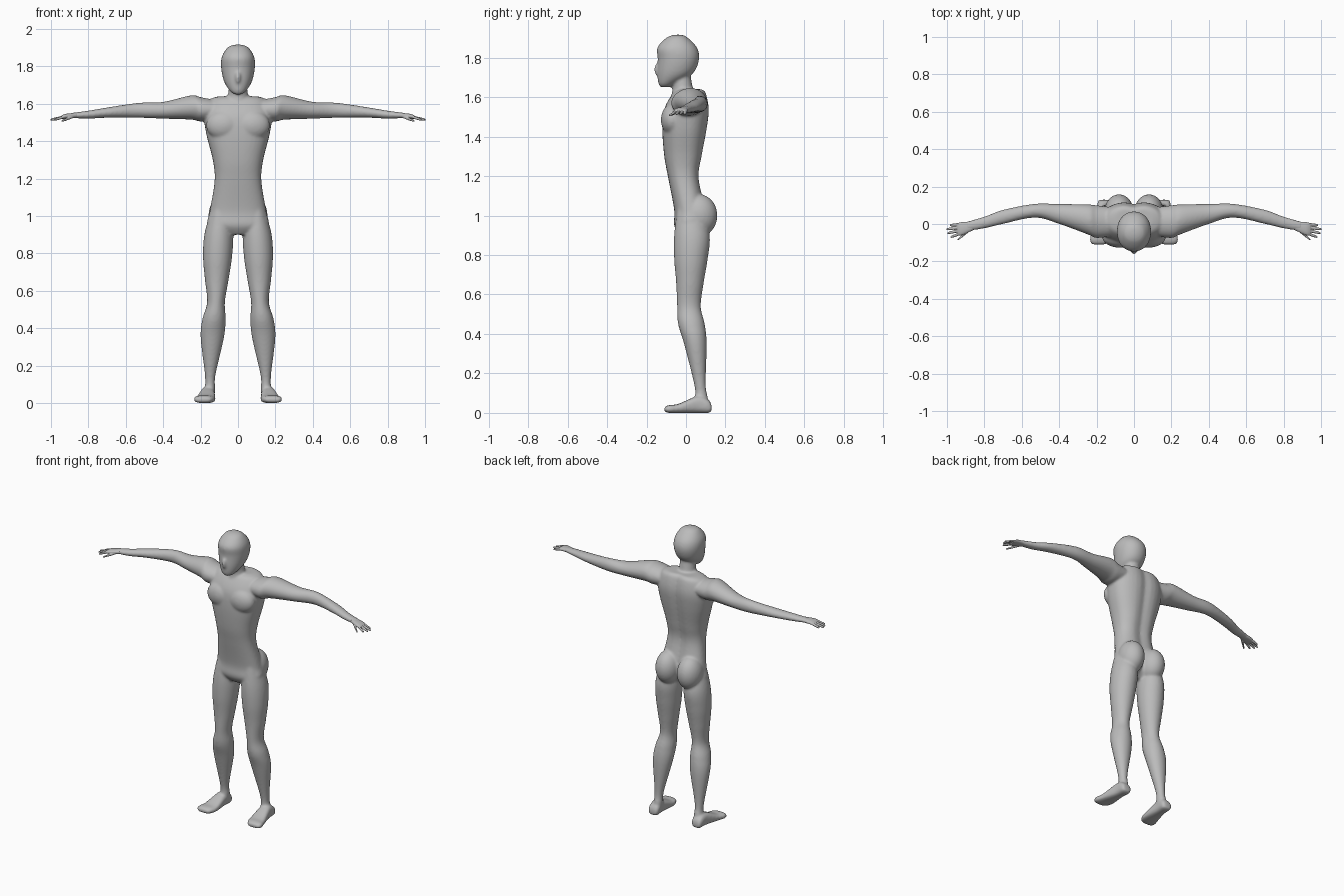
import bpy
import bmesh
from math import cos, sin, pi, exp, copysign
from mathutils import Vector, Matrix

old_cube = bpy.data.objects.get("Cube")
if old_cube:
    bpy.data.objects.remove(old_cube, do_unlink=True)

skin = bpy.data.materials.new("plain grey skin")
skin.use_nodes = True
GREY = (.5, .5, .5, 1)
skin.diffuse_color = GREY
skin.node_tree.nodes["Principled BSDF"].inputs["Base Color"].default_value = GREY


def smooth_rows(rows, steps=6):
    """Catmull-Rom interpolation between the given sections."""
    result = []
    last = len(rows) - 1
    for i in range(last):
        before, start, end, after = (rows[min(max(i + k, 0), last)] for k in (-1, 0, 1, 2))
        for step in range(steps):
            t = step / steps
            result.append([
                b + t / 2 * (c - a + t * (2 * a - 5 * b + 4 * c - d + t * (3 * (b - c) + d - a)))
                for a, b, c, d in zip(before, start, end, after)])
    result.append(list(rows[last]))
    return result


def loft(bm, axis, rows, side=1, power=2, groove=0, count=36):
    """Closed tube along an axis; each row is position, low/high of the other two axes."""
    first, second = [k for k in range(3) if k != axis]
    rings = []
    for position, first_low, first_high, second_low, second_high in smooth_rows(rows):
        ring = []
        for k in range(count):
            cosine, sine = cos(2 * pi * k / count), sin(2 * pi * k / count)
            u = copysign(abs(cosine) ** (2 / power), cosine)
            v = copysign(abs(sine) ** (2 / power), sine)
            point = Vector()
            point[axis] = position
            point[first] = (first_low + first_high + u * (first_high - first_low)) / 2
            point[second] = (second_low + second_high + v * (second_high - second_low)) / 2
            if groove and v > 0:
                point.y -= groove * exp(-(point.x / .035) ** 2)
            point.x *= side
            ring.append(bm.verts.new(point))
        rings.append(ring)
    for low, high in zip(rings, rings[1:]):
        for k in range(count):
            following = (k + 1) % count
            bm.faces.new((low[k], low[following], high[following], high[k]))
    bm.faces.new(rings[0][::-1])
    bm.faces.new(rings[-1])


def ball(bm, centre, radii):
    """Ellipsoid used for soft body masses."""
    matrix = Matrix.Translation(centre) @ Matrix.Diagonal((*radii, 1))
    bmesh.ops.create_uvsphere(bm, u_segments=32, v_segments=20, radius=1, matrix=matrix)


def symmetric(rows):
    """Expand height, half width, front, back into full sections."""
    return [(z, -half, half, front, back) for z, half, front, back in rows]


def finger(bm, root, tip, side):
    """Tapered digit from root to tip."""
    rows = []
    for t, radius in ((0, .007), (.5, .0075), (.9, .006), (1, .003)):
        x, y, z = Vector(root).lerp(Vector(tip), t)
        rows.append((x, y - radius, y + radius, z - radius, z + radius))
    loft(bm, 0, rows, side, count=16)


def fused_object(name, bm, voxel, passes):
    """Fuse the overlapping masses into one smooth skin."""
    bmesh.ops.recalc_face_normals(bm, faces=bm.faces)
    mesh = bpy.data.meshes.new(name)
    bm.to_mesh(mesh)
    bm.free()
    mesh.materials.append(skin)
    mesh.shade_smooth()
    obj = bpy.data.objects.new(name, mesh)
    bpy.context.collection.objects.link(obj)
    remesh = obj.modifiers.new("fuse", "REMESH")
    remesh.mode = "VOXEL"
    remesh.voxel_size = voxel
    remesh.use_smooth_shade = True
    relax = obj.modifiers.new("relax", "SMOOTH")
    relax.factor = .5
    relax.iterations = passes


# Sections from bottom to top: height, half width, front, back
TORSO = [
    (.9, .07, -.03, .05), (.95, .16, -.06, .09), (1.03, .15, -.06, .1),
    (1.19, .125, -.09, .07), (1.3, .135, -.11, .085), (1.44, .17, -.12, .11),
    (1.54, .18, -.11, .12), (1.62, .15, -.065, .105), (1.64, .1, -.03, .085)]

NECK = [(1.56, .07, -.08, .08), (1.63, .055, -.07, .04), (1.73, .045, -.06, .02)]

HEAD = [
    (1.65, .02, -.13, -.08), (1.67, .045, -.14, -.05), (1.72, .075, -.145, .035),
    (1.79, .09, -.143, .066), (1.85, .087, -.145, .056), (1.9, .056, -.1, .01),
    (1.916, .02, -.06, -.02)]

# Sections from hip to ankle: height, inner, outer, front, back
LEG = [
    (1.03, .045, .145, -.045, .08), (.9, .026, .18, -.06, .12),
    (.78, .032, .187, -.06, .11), (.66, .05, .177, -.05, .09),
    (.54, .07, .165, -.045, .075), (.45, .066, .19, -.04, .095),
    (.35, .075, .2, -.01, .105), (.15, .12, .177, .04, .1),
    (.08, .122, .178, .045, .11), (.03, .125, .19, .03, .12)]

# Sections from heel to toe: depth, inner, outer, bottom, top
FOOT = [
    (.13, .14, .185, .01, .035), (.115, .125, .195, 0, .065), (.06, .125, .2, 0, .085),
    (-.04, .12, .225, 0, .045), (-.085, .13, .237, 0, .04), (-.11, .15, .225, .006, .03)]

# Sections from shoulder outwards: reach, front, back, bottom, top
ARM = [
    (.12, -.065, .09, 1.515, 1.62), (.2, -.075, .1, 1.505, 1.635),
    (.25, -.055, .105, 1.515, 1.645), (.4, 0, .107, 1.52, 1.61),
    (.53, .034, .108, 1.525, 1.605), (.7, 0, .076, 1.525, 1.58),
    (.8, -.024, .04, 1.52, 1.563), (.9, -.04, .012, 1.524, 1.55)]

PALM = [
    (.86, -.033, .014, 1.524, 1.552), (.92, -.06, .01, 1.52, 1.546),
    (.945, -.06, .004, 1.518, 1.536)]

# Body: torso, neck, head and nose
body = bmesh.new()
loft(body, 2, symmetric(TORSO), power=2.4, groove=.014)
loft(body, 2, symmetric(NECK))
loft(body, 2, symmetric(HEAD), power=2.1)
ball(body, (0, -.137, 1.74), (.017, .025, .036))

for side in (1, -1):
    # Chest and buttock masses
    ball(body, (side * .075, -.07, 1.485), (.095, .057, .08))
    ball(body, (side * .08, .065, 1), (.078, .094, .108))
    # Limbs
    loft(body, 2, LEG, side)
    loft(body, 1, FOOT, side, power=2.8)
    loft(body, 0, ARM, side)
fused_object("body", body, .007, 9)

# Hands: palm, four fanned fingers and a thumb
for side, name in ((1, "left_hand"), (-1, "right_hand")):
    hand = bmesh.new()
    loft(hand, 0, PALM, side, power=2.3)
    for i, reach in enumerate((.98, .998, 1.003, .985)):
        finger(hand, (.93, .017 * i - .052, 1.53), (reach, .021 * i - .07, 1.514), side)
    finger(hand, (.87, -.025, 1.535), (.943, -.084, 1.507), side)
    fused_object(name, hand, .0025, 2)
